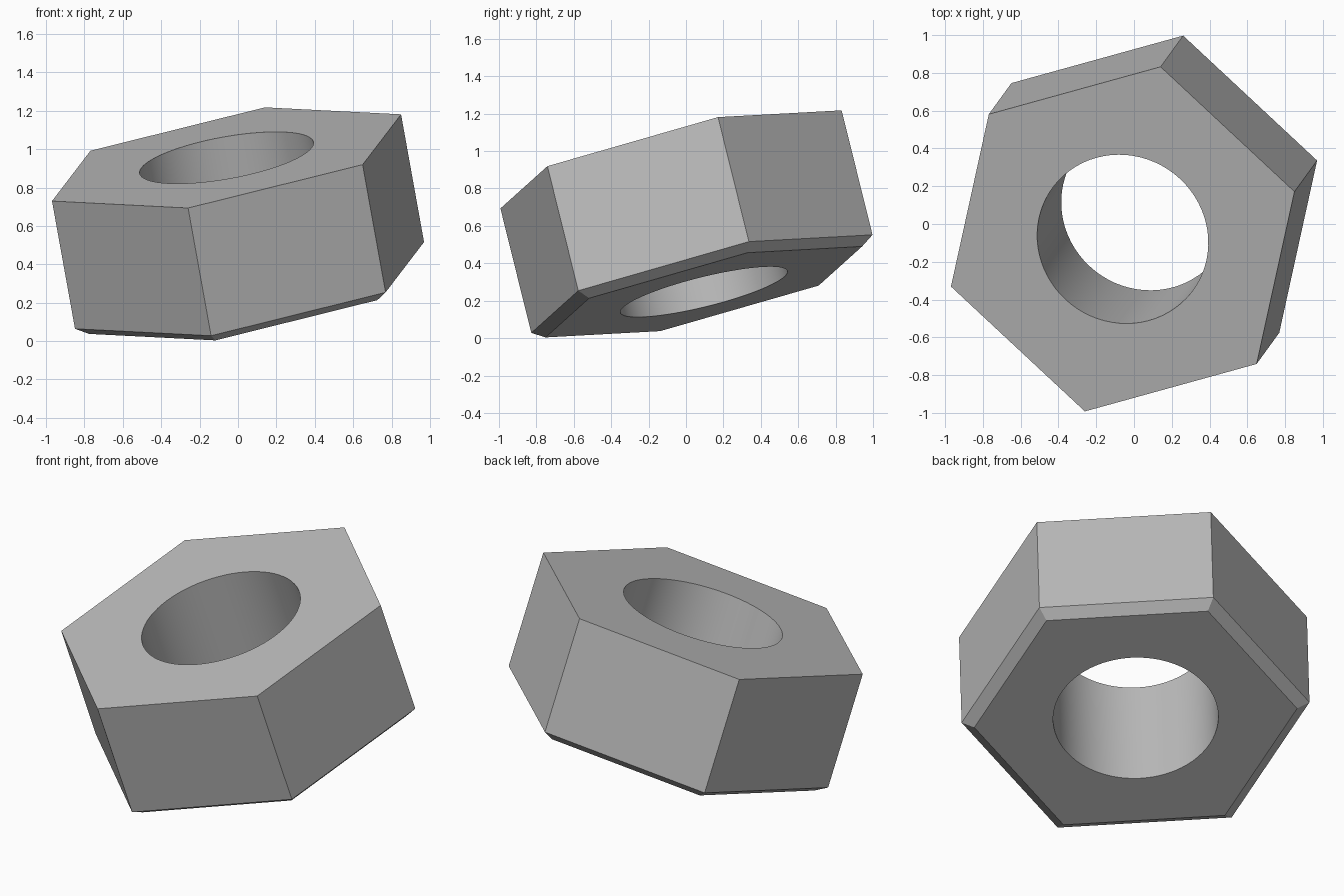
import bpy
import bmesh
from math import cos, sin, pi, radians
from mathutils import Matrix, Vector

cube = bpy.data.objects.get("Cube")
if cube:
    bpy.data.objects.remove(cube, do_unlink=True)

HEX_RADIUS, CHAMFER_RADIUS, HOLE_RADIUS = 0.97, 0.90, 0.46
HEIGHT, CHAMFER = 0.696, 0.045
STEPS = 12                      # bore segments per hexagon side
BORE = 6 * STEPS

steel = bpy.data.materials.new("grey_steel")
steel.use_nodes = True
colour = (0.5, 0.5, 0.5, 1)
steel.diffuse_color = colour
steel.node_tree.nodes["Principled BSDF"].inputs["Base Color"].default_value = colour

bm = bmesh.new()


def ring(radius, z, sides):
    return [bm.verts.new((radius * cos(2 * pi * i / sides),
                          radius * sin(2 * pi * i / sides), z))
            for i in range(sides)]


def bridge(a, b):
    n = len(a)
    for i in range(n):
        j = (i + 1) % n
        bm.faces.new((a[i], a[j], b[j], b[i]))


def end_face(hexagon, hole):
    # one flat piece per hexagon side, reaching in to the bore
    for i in range(6):
        arc = [hole[(i * STEPS + k) % BORE] for k in range(STEPS, -1, -1)]
        bm.faces.new([hexagon[i], hexagon[(i + 1) % 6]] + arc)


# Hexagonal walls with a chamfer on the underside
top = ring(HEX_RADIUS, HEIGHT, 6)
wall_foot = ring(HEX_RADIUS, 0, 6)
bottom = ring(CHAMFER_RADIUS, -CHAMFER, 6)
bridge(wall_foot, top)
bridge(bottom, wall_foot)

# Round bore and the two end faces
bore_top = ring(HOLE_RADIUS, HEIGHT, BORE)
bore_bottom = ring(HOLE_RADIUS, -CHAMFER, BORE)
bridge(bore_top, bore_bottom)
end_face(top, bore_top)
end_face(bottom, bore_bottom)
bmesh.ops.recalc_face_normals(bm, faces=bm.faces)

mesh = bpy.data.meshes.new("hex_nut")
bm.to_mesh(mesh)
bm.free()
mesh.materials.append(steel)
nut = bpy.data.objects.new("hex_nut", mesh)
bpy.context.collection.objects.link(nut)

# Tilt the nut so that it rests on one corner
axis = Vector((-0.172, -0.237, 0.956)).normalized()
side = axis.cross(Vector((0.937, 0.258, 0.237))).normalized()
corner = side.cross(axis)
tilt = Matrix((corner, side, axis)).transposed().to_4x4()
nut.matrix_world = Matrix.Translation((0.06, 0.085, 0.29)) @ tilt

bpy.context.view_layer.objects.active = nut
nut.select_set(True)
bpy.ops.object.shade_smooth_by_angle(angle=radians(30))
